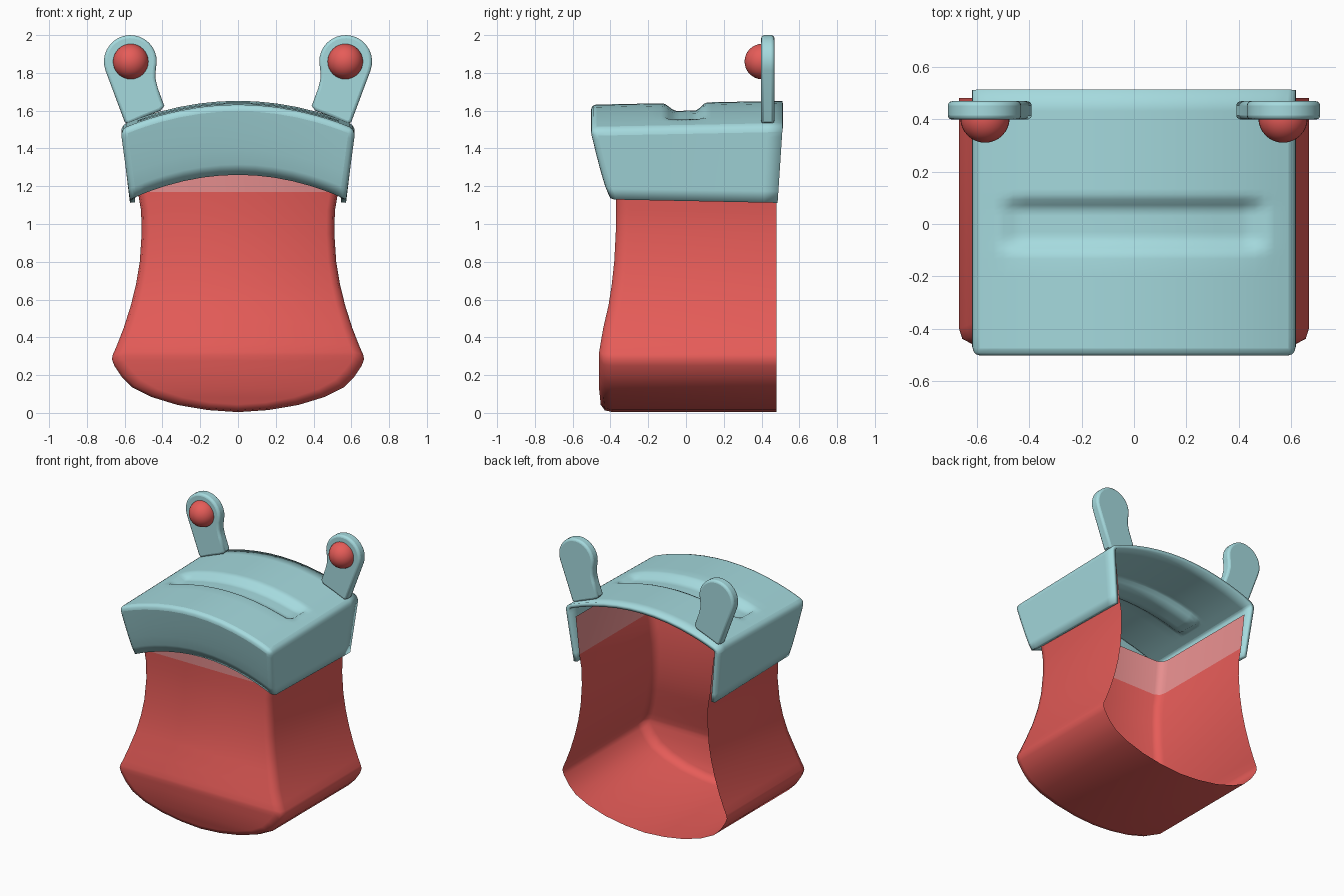
import bpy, bmesh, math
from mathutils import Matrix

if "Cube" in bpy.data.objects:
    bpy.data.objects.remove(bpy.data.objects["Cube"])


def material(name, rgb):
    m = bpy.data.materials.new(name)
    m.diffuse_color = (*rgb, 1)
    m.use_nodes = True
    m.node_tree.nodes["Principled BSDF"].inputs["Base Color"].default_value = m.diffuse_color
    return m


TEAL = material("pale teal", (0.376, 0.70, 0.73))
RED = material("coral red", (0.79, 0.107, 0.098))
PINK = material("light pink", (0.80, 0.275, 0.275))


def make(name, bm, mats, angle=40):
    me = bpy.data.meshes.new(name)
    bm.to_mesh(me)
    bm.free()
    ob = bpy.data.objects.new(name, me)
    bpy.context.collection.objects.link(ob)
    for m in mats:
        me.materials.append(m)
    bpy.ops.object.select_all(action='DESELECT')
    ob.select_set(True)
    bpy.context.view_layer.objects.active = ob
    bpy.ops.object.shade_smooth_by_angle(angle=math.radians(angle))
    return ob


def lerp(a, b, t):
    return a + (b - a) * t


def smooth(a, b, x):
    t = max(0, min(1, (x - a) / (b - a)))
    return t * t * (3 - 2 * t)


# Pouch body: open-backed shell, (half width, z, front y) from top to bottom centre
profile = [(.56, 1.44, -.375), (.53, 1.17, -.37), (.513, 1.07, -.37), (.51, .95, -.372),
           (.52, .8, -.38), (.54, .68, -.393), (.567, .57, -.41), (.605, .45, -.438),
           (.64, .36, -.453), (.662, .31, -.46), (.668, .285, -.46), (.655, .25, -.46),
           (.615, .19, -.46), (.56, .135, -.46), (.46, .085, -.46), (.32, .042, -.455),
           (.16, .015, -.453), (0.0, 0.004, -.452)]


def ring_point(p, side, ring):
    w, z, f = p
    inset, depth = [(0, None), (0, .065), (.012, .022), (.05, 0)][ring]
    y = .48 if depth is None else f + depth
    low = 1 - smooth(.15, .4, z)
    return (side * w * (1 - inset / .6), y, z + inset * .8 * low)


bm = bmesh.new()
outline = [(p, -1) for p in profile] + [(p, 1) for p in reversed(profile[:-1])]
rings = [[bm.verts.new(ring_point(p, s, r)) for p, s in outline] for r in range(4)]
for a, b in zip(rings, rings[1:]):
    for i in range(len(a) - 1):
        bm.faces.new((a[i], a[i + 1], b[i + 1], b[i]))
front, n = rings[3], len(outline)
for i in range(len(profile) - 1):
    quad = [front[i], front[i + 1], front[n - 2 - i], front[n - 1 - i]]
    bm.faces.new(list(dict.fromkeys(quad)))
bmesh.ops.recalc_face_normals(bm, faces=bm.faces)
for f in bm.faces:
    f.material_index = 1 if f.calc_center_median().z > 1.17 else 0
make("pouch_body", bm, [RED, PINK], 50)

# Lid cap: arched top with a groove, sloping front and two sides, open back
US = [-1, -.86, -.8, -.74, -.66, -.5, -.33, -.16, 0, .16, .33, .5, .66, .74, .8, .86, 1]
TS = [0, .08, .2, .3, .37] + [.39 + .02 * i for i in range(13)] + [.68, .8, .92, 1]
VS = [0, .15, .35, .6, .85, 1]


def front_y(v):
    return -.405 - .105 * (v ** .8)


def half_width(v):
    return lerp(.572, .622, v)


def top(u, t):
    y = lerp(front_y(1), .512, t)
    groove = smooth(-.125, -.05, y) * (1 - smooth(.05, .11, y)) * (1 - smooth(.72, .82, abs(u)))
    return (u * half_width(1), y, 1.652 - .13 * u * u - .02 * (.51 - y) - .042 * groove)


def front_face(u, v):
    z = lerp(1.26 - .13 * u * u, top(u, 0)[2], v)
    return (u * half_width(v), front_y(v), z)


def side_face(s):
    def f(t, v):
        z = lerp(lerp(1.13, 1.112, t), top(s, t)[2], v)
        return (s * half_width(v), lerp(front_y(v), lerp(.485, .512, v), t), z)
    return f


def sheet(bm, f, As, Bs):
    g = [[bm.verts.new(f(a, b)) for b in Bs] for a in As]
    for p, q in zip(g, g[1:]):
        for j in range(len(Bs) - 1):
            bm.faces.new((p[j], q[j], q[j + 1], p[j + 1]))


bm = bmesh.new()
sheet(bm, top, US, TS)
sheet(bm, front_face, US, VS)
for s in (-1, 1):
    sheet(bm, side_face(s), TS, VS)
bmesh.ops.remove_doubles(bm, verts=bm.verts, dist=.0005)
bmesh.ops.recalc_face_normals(bm, faces=bm.faces)
# orient the shell outwards
bm.normal_update()
if sum(f.normal.z * f.calc_area() for f in bm.faces) < 0:
    bmesh.ops.reverse_faces(bm, faces=bm.faces)
cap = make("lid_cap", bm, [TEAL], 45)
bev = cap.modifiers.new("round", 'BEVEL')
bev.width, bev.segments, bev.limit_method = .035, 3, 'ANGLE'
bev.angle_limit = math.radians(50)
sol = cap.modifiers.new("wall", 'SOLIDIFY')
sol.thickness, sol.offset = .028, -1

# Ear tabs with round knobs
for s, label in ((-1, "left"), (1, "right")):
    arc = [math.radians(lerp(-20, 195, i / 18)) for i in range(19)]
    pts = [(.57 + .14 * math.cos(a), 1.86 + .14 * math.sin(a)) for a in arc]
    pts += [(.438, 1.775), (.425, 1.72), (.39, 1.625), (.41, 1.60), (.50, 1.565), (.58, 1.53), (.60, 1.54)]
    bm = bmesh.new()
    face = bm.faces.new([bm.verts.new((s * x, .398, z)) for x, z in pts])
    ext = bmesh.ops.extrude_face_region(bm, geom=[face])
    for v in ext["geom"]:
        if isinstance(v, bmesh.types.BMVert):
            v.co.y = .468
    bmesh.ops.recalc_face_normals(bm, faces=bm.faces)
    tab = make(label + "_ear_tab", bm, [TEAL], 40)
    b = tab.modifiers.new("round", 'BEVEL')
    b.width, b.segments, b.limit_method = .016, 3, 'ANGLE'
    b.angle_limit = math.radians(60)

    bm = bmesh.new()
    bmesh.ops.create_uvsphere(bm, u_segments=32, v_segments=16, radius=.094,
                              matrix=Matrix.Translation((s * .568, .404, 1.86))
                              @ Matrix.Rotation(math.pi / 2, 4, 'X'))
    bmesh.ops.delete(bm, geom=[v for v in bm.verts if v.co.y > .43], context='VERTS')
    make(label + "_knob", bm, [RED], 60)
